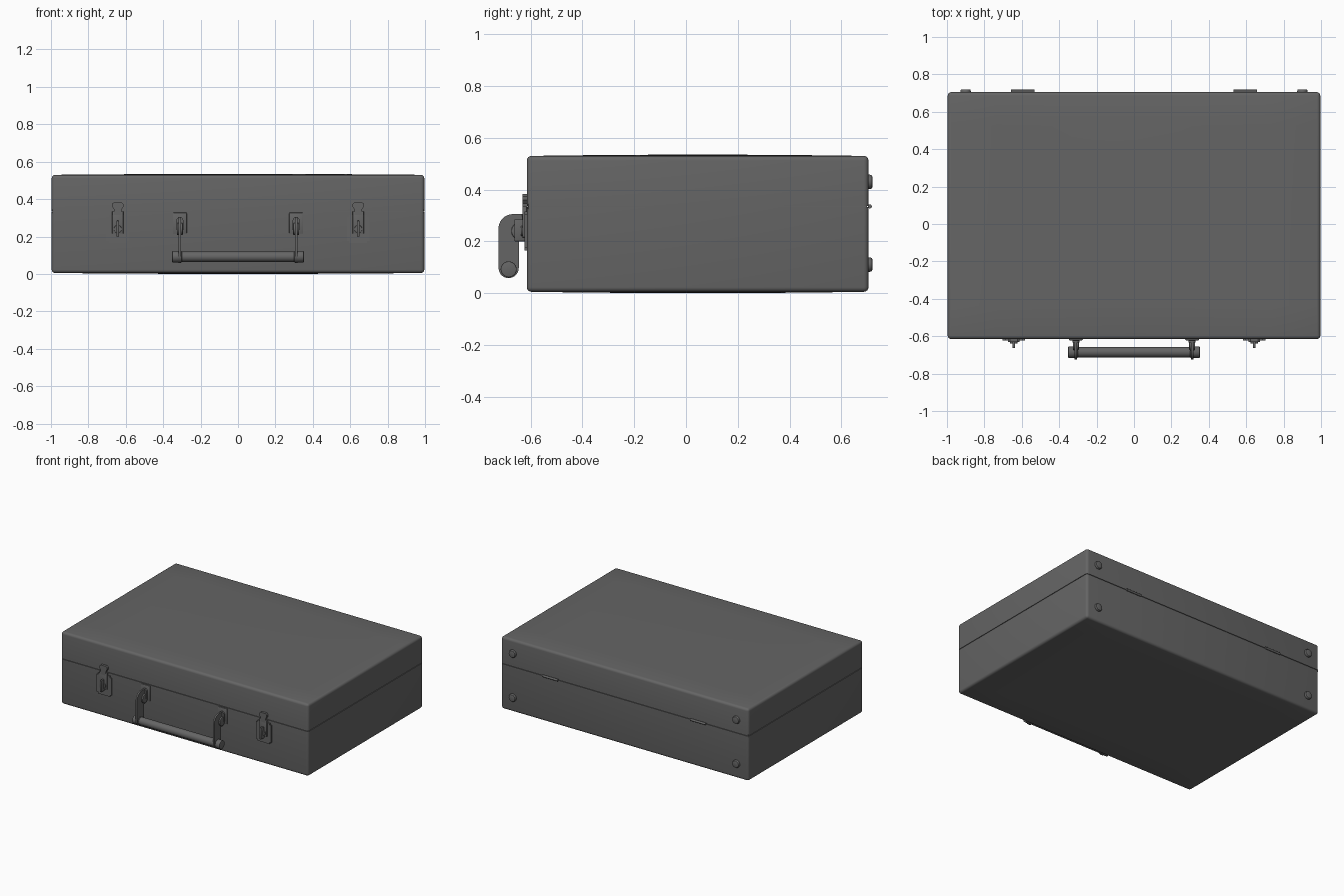
import bpy, bmesh, math
from mathutils import Matrix, Vector

if "Cube" in bpy.data.objects:
    bpy.data.objects.remove(bpy.data.objects["Cube"])

grey = bpy.data.materials.new("dark_grey")
grey.diffuse_color = (0.13, 0.13, 0.13, 1)
grey.use_nodes = True
grey.node_tree.nodes["Principled BSDF"].inputs["Base Color"].default_value = grey.diffuse_color


def finish(name, bm, smooth=True):
    bmesh.ops.recalc_face_normals(bm, faces=bm.faces)
    me = bpy.data.meshes.new(name)
    bm.to_mesh(me)
    bm.free()
    ob = bpy.data.objects.new(name, me)
    bpy.context.collection.objects.link(ob)
    me.materials.append(grey)
    if smooth:
        bpy.ops.object.select_all(action='DESELECT')
        bpy.context.view_layer.objects.active = ob
        ob.select_set(True)
        bpy.ops.object.shade_smooth_by_angle(angle=math.radians(35))
    return ob


def add_box(bm, x0, x1, y0, y1, z0, z1):
    m = Matrix.Translation(((x0 + x1) / 2, (y0 + y1) / 2, (z0 + z1) / 2))
    m = m @ Matrix.Diagonal((x1 - x0, y1 - y0, z1 - z0, 1))
    return bmesh.ops.create_cube(bm, size=1, matrix=m)['verts']


def box(name, *size, bevel=0.0, segments=2):
    bm = bmesh.new()
    add_box(bm, *size)
    if bevel:
        bmesh.ops.bevel(bm, geom=bm.edges[:], offset=bevel, segments=segments,
                        profile=0.5, affect='EDGES')
    return finish(name, bm)


def cylinder(name, p, q, r1, r2=None, sides=24, bevel=0.0):
    p, q = Vector(p), Vector(q)
    d = q - p
    bm = bmesh.new()
    m = Matrix.Translation((p + q) / 2) @ d.to_track_quat('Z', 'Y').to_matrix().to_4x4()
    bmesh.ops.create_cone(bm, cap_ends=True, segments=sides, radius1=r1,
                          radius2=r1 if r2 is None else r2, depth=d.length, matrix=m)
    if bevel:
        rim = [e for e in bm.edges if any(len(f.verts) > 4 for f in e.link_faces)]
        bmesh.ops.bevel(bm, geom=rim, offset=bevel, segments=2, profile=0.5, affect='EDGES')
    return finish(name, bm)


def extrude(name, points, to3d, offset):
    bm = bmesh.new()
    f = bm.faces.new([bm.verts.new(to3d(*p)) for p in points])
    new = bmesh.ops.extrude_face_region(bm, geom=[f])['geom']
    bmesh.ops.translate(bm, vec=offset, verts=[v for v in new if isinstance(v, bmesh.types.BMVert)])
    return finish(name, bm)


def arc(cx, cz, r, a0, a1, n=10):
    return [(cx + r * math.cos(math.radians(a0 + (a1 - a0) * i / n)),
             cz + r * math.sin(math.radians(a0 + (a1 - a0) * i / n))) for i in range(n + 1)]


# Case halves: softly domed outer panel, rounded edges, crisp seam edge
Y0, Y1, SEAM = -0.615, 0.705, 0.335


def shell(name, z0, z1, seam_z, outer_z, direction):
    bm = bmesh.new()
    add_box(bm, -0.996, 0.996, Y0, Y1, z0, z1)
    edges = [e for e in bm.edges if not all(abs(v.co.z - seam_z) < 1e-4 for v in e.verts)]
    bmesh.ops.bevel(bm, geom=edges, offset=0.018, segments=4, profile=0.5, affect='EDGES')
    panel = [f for f in bm.faces if f.normal.z * direction > 0.99]
    edges = {e for f in panel for e in f.edges}
    bmesh.ops.subdivide_edges(bm, edges=list(edges), cuts=7, use_grid_fill=True)
    cy = (Y0 + Y1) / 2
    for v in bm.verts:
        if abs(v.co.z - outer_z) < 1e-4:
            u, w = v.co.x / 0.98, (v.co.y - cy) / 0.642
            v.co.z += direction * 0.005 * max(0, 1 - u * u) * max(0, 1 - w * w)
    return finish(name, bm)


shell("case_base", 0.005, SEAM - 0.002, SEAM - 0.002, 0.005, -1)
shell("case_lid", SEAM + 0.002, 0.530, SEAM + 0.002, 0.530, 1)
box("seam_liner", -0.991, 0.991, Y0 + 0.005, Y1 - 0.005, SEAM - 0.01, SEAM + 0.01)

# Handle grip with end collars
GY, GZ = -0.685, 0.092
cylinder("handle_grip", (-0.33, GY, GZ), (0.33, GY, GZ), 0.028)
for s in (-1, 1):
    cylinder("grip_collar", (s * 0.30, GY, GZ), (s * 0.352, GY, GZ), 0.031, bevel=0.004)

# Side profile of a handle arm: round foot, straight shank, hooked top
arm = (arc(GY, GZ + 0.005, 0.039, 0, -180, 14) + arc(-0.669, 0.25, 0.055, 180, 90)
       + [(-0.628, 0.305), (-0.628, 0.20), (-0.646, 0.20)])

for s in (-1, 1):
    x = s * 0.311
    extrude("handle_arm", arm, lambda y, z: (x - 0.006, y, z), (0.012, 0, 0))
    cylinder("handle_pivot", (x - 0.016, -0.643, 0.24), (x + 0.016, -0.643, 0.24), 0.032, bevel=0.004)

    # Handle mounting plate with arched loop and rivet
    box("handle_plate", x - 0.037, x + 0.037, -0.622, -0.612, 0.215, 0.328, bevel=0.004)
    loop = arc(x, 0.285, 0.019, 0, 180) + [(x - 0.019, 0.235), (x + 0.019, 0.235)]
    extrude("handle_loop", loop, lambda a, z: (a, -0.634, z), (0, 0.018, 0))

    # Latch: notched plate built from two bands, raised middle, turn key
    lx = s * 0.643
    w, h, n = 0.06, 0.075, 0.012
    cz = 0.24
    quarter = [(w, h - n), (w - n, h - n), (w - n, h)]
    outline = (quarter + [(-a, b) for a, b in quarter[::-1]]
               + [(-a, -b) for a, b in quarter] + [(a, -b) for a, b in quarter[::-1]])
    extrude("latch_plate", [(lx + a, cz + b) for a, b in outline],
            lambda a, z: (a, -0.623, z), (0, 0.011, 0))
    box("latch_slide", lx - 0.03, lx + 0.03, -0.632, -0.615, 0.215, 0.335, bevel=0.003)
    cylinder("latch_boss", (lx, -0.615, 0.24), (lx, -0.638, 0.24), 0.024, 0.02)
    box("latch_key", lx - 0.007, lx + 0.007, -0.663, -0.62, 0.20, 0.285, bevel=0.004)

    # Strike on the lid: narrow neck with flared head
    strike = [(lx - 0.02, 0.315), (lx + 0.02, 0.315), (lx + 0.021, 0.347), (lx + 0.031, 0.36),
              (lx + 0.031, 0.374), (lx + 0.02, 0.383), (lx - 0.02, 0.383),
              (lx - 0.031, 0.374), (lx - 0.031, 0.36), (lx - 0.021, 0.347)]
    extrude("latch_strike", strike, lambda a, z: (a, -0.632, z), (0, 0.02, 0))

    # Hinge barrel at the back seam
    cylinder("hinge", (s * 0.533, 0.710, SEAM), (s * 0.657, 0.710, SEAM), 0.008, sides=12)

    # Round back feet
    for z in (0.11, 0.43):
        cylinder("back_foot", (s * 0.90, 0.70, z), (s * 0.90, 0.72, z), 0.029, 0.026, bevel=0.006)
